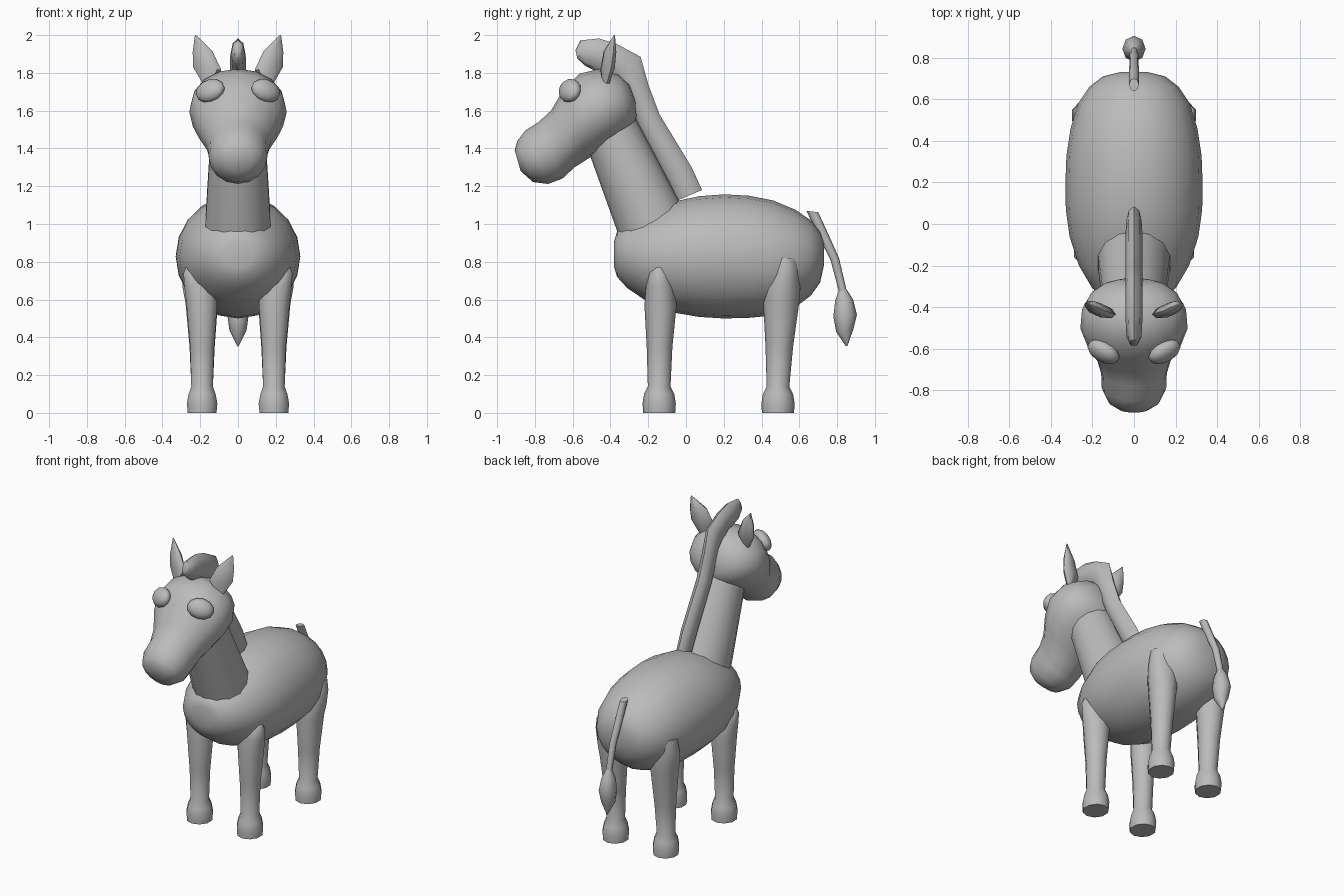
import bpy, bmesh, math
from mathutils import Vector, Matrix

grey = bpy.data.materials.new("grey")
grey.diffuse_color = (0.5, 0.5, 0.5, 1)


def finish(name, bm):
    bmesh.ops.recalc_face_normals(bm, faces=bm.faces)
    mesh = bpy.data.meshes.new(name)
    bm.to_mesh(mesh)
    bm.free()
    mesh.materials.append(grey)
    ob = bpy.data.objects.new(name, mesh)
    bpy.context.collection.objects.link(ob)
    bpy.ops.object.select_all(action='DESELECT')
    ob.select_set(True)
    bpy.context.view_layer.objects.active = ob
    bpy.ops.object.shade_smooth_by_angle(angle=math.radians(50))
    return ob


def loft(name, sections, sides=12, wide=(1, 0, 0)):
    """Skin over ellipses, each given by the two ends of one axis and a half width."""
    bm = bmesh.new()
    wide, rings = Vector(wide), []
    for a, b, w in sections:
        a, b = Vector(a), Vector(b)
        mid, half = (a + b) / 2, (a - b) / 2
        rings.append([bm.verts.new(mid + half * math.cos(t) + wide * w * math.sin(t))
                      for t in (2 * math.pi * i / sides for i in range(sides))])
    for r, s in zip(rings, rings[1:]):
        for i in range(sides):
            j = (i + 1) % sides
            bm.faces.new((r[i], r[j], s[j], s[i]))
    bm.faces.new(rings[0])
    bm.faces.new(rings[-1])
    return finish(name, bm)


def side_loft(name, rows, sides=12, x=0):
    """Loft from rows of y, z, y, z, half width in the side plane."""
    return loft(name, [((x, p, q), (x, r, s), w) for p, q, r, s, w in rows], sides)


# Barrel body: y, top, bottom, half width
body = [(-.38, .91, .77, .08), (-.365, .96, .72, .13), (-.31, 1.0, .66, .2),
        (-.2, 1.06, .585, .265), (-.06, 1.12, .53, .31), (.07, 1.147, .508, .328),
        (.2, 1.157, .5, .33), (.33, 1.15, .503, .325), (.46, 1.125, .515, .305),
        (.58, 1.075, .56, .268), (.66, 1.02, .62, .215), (.71, .96, .69, .15),
        (.73, .9, .78, .07)]
side_loft("body", [(y, t, y, b, w) for y, t, b, w in body], 20)

# Neck
side_loft("neck", [(.01, 1.04, -.32, .84, .18), (-.04, 1.13, -.36, .95, .175),
                   (-.25, 1.53, -.5, 1.34, .15), (-.3, 1.62, -.54, 1.45, .14)], 14)

# Head running into the muzzle
side_loft("head", [
    (-.27, 1.66, -.262, 1.57, .07), (-.30, 1.74, -.272, 1.53, .14),
    (-.36, 1.795, -.30, 1.49, .205), (-.46, 1.822, -.36, 1.44, .25),
    (-.565, 1.795, -.44, 1.39, .258), (-.65, 1.71, -.52, 1.345, .225),
    (-.715, 1.6, -.59, 1.30, .178), (-.78, 1.54, -.655, 1.24, .158),
    (-.85, 1.495, -.73, 1.212, .155), (-.893, 1.44, -.81, 1.222, .125),
    (-.907, 1.39, -.875, 1.28, .07)], 16)

# Mane with forelock
side_loft("mane", [
    (.085, 1.18, -.045, 1.125, .036), (.03, 1.3, -.1, 1.24, .04),
    (-.14, 1.58, -.25, 1.52, .042), (-.2, 1.74, -.31, 1.66, .042),
    (-.24, 1.885, -.38, 1.76, .042), (-.37, 1.955, -.42, 1.8, .042),
    (-.46, 1.982, -.48, 1.81, .04), (-.56, 1.972, -.53, 1.835, .036),
    (-.585, 1.92, -.575, 1.875, .018)], 8)

# Tail and tuft
side_loft("tail", [(.7, 1.062, .638, 1.07, .024), (.745, .965, .695, .945, .024),
                   (.81, .82, .765, .81, .022), (.85, .65, .81, .64, .02)], 8)
side_loft("tail_tuft", [(.85, .655, .81, .65, .018), (.885, .6, .79, .595, .042),
                        (.905, .52, .78, .51, .056), (.885, .44, .795, .43, .045),
                        (.855, .355, .847, .352, .004)], 8)

# Hoof and leg rows: z, front offset, back offset, half width
foot = [(0, -.085, .085, .08), (.05, -.088, .088, .085), (.1, -.08, .08, .075),
        (.14, -.06, .06, .06)]
front = foot + [(.35, -.066, .07, .067), (.57, -.078, .092, .085),
                (.67, -.07, .08, .09), (.74, -.06, .06, .09), (.77, -.03, .03, .075)]
rear = foot + [(.35, -.066, .08, .07), (.58, -.078, .112, .09),
               (.66, -.07, .118, .1), (.75, -.04, .115, .1), (.82, -.025, .11, .085)]

for side, s in (("left", 1), ("right", -1)):
    for part, rows, y in (("front", front, -.142), ("rear", rear, .487)):
        loft(f"{part}_leg_{side}",
             [((s * (.19 + max(0, z - .55) * .07), y + a, z),
               (s * (.19 + max(0, z - .55) * .07), y + b, z), w)
              for z, a, b, w in rows], 10)
    # Pointed ear
    ear = [(.185, -.42, 1.74, .145, -.43, 1.745, .02), (.237, -.395, 1.83, .088, -.435, 1.815, .034),
           (.24, -.385, 1.91, .135, -.42, 1.915, .03), (.228, -.378, 2.0, .218, -.38, 1.998, .003)]
    loft(f"ear_{side}", [((s * a, b, c), (s * d, e, f), w) for a, b, c, d, e, f, w in ear],
         8, (0, 1, 0))
    # Bulging oval eye
    out = Vector((s * .5, -.76, .42)).normalized()
    along = Vector((s * .8, .5, -.28))
    along = (along - out * along.dot(out)).normalized()
    turn = Matrix((along, out.cross(along), out)).transposed().to_4x4()
    bm = bmesh.new()
    bmesh.ops.create_uvsphere(bm, u_segments=12, v_segments=8, radius=1,
        matrix=Matrix.Translation((s * .147, -.615, 1.706)) @ turn @ Matrix.Diagonal((.085, .065, .045, 1)))
    finish(f"eye_{side}", bm)
